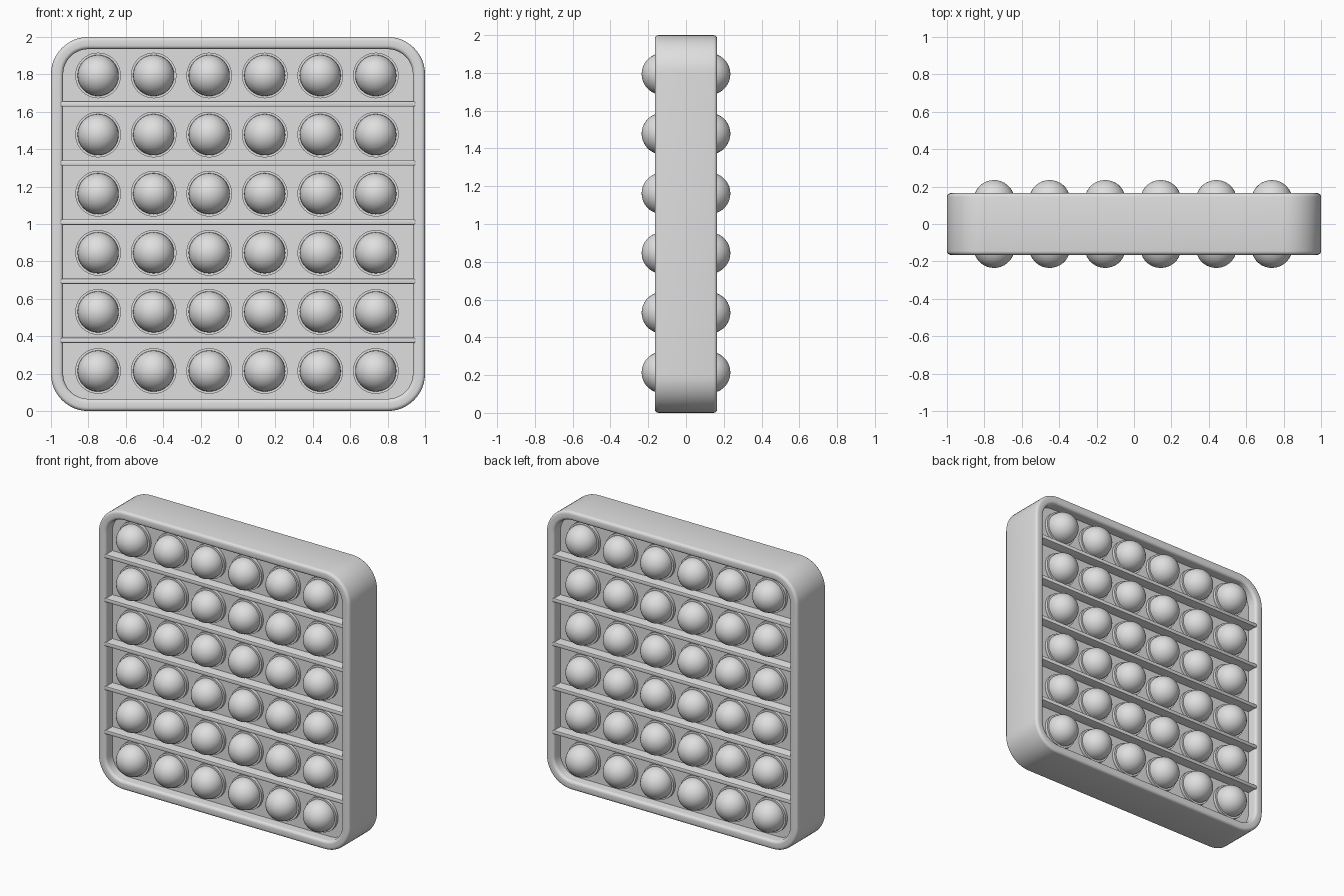
import bpy, bmesh, math
from mathutils import Matrix, Vector

if "Cube" in bpy.data.objects:
    bpy.data.objects.remove(bpy.data.objects["Cube"])

grey = bpy.data.materials.new("light grey silicone")
grey.use_nodes = True
colour = (0.74, 0.74, 0.74, 1)
grey.diffuse_color = colour
grey.node_tree.nodes["Principled BSDF"].inputs["Base Color"].default_value = colour


def finish(name, bm, angle=40):
    bmesh.ops.recalc_face_normals(bm, faces=bm.faces)
    mesh = bpy.data.meshes.new(name)
    bm.to_mesh(mesh)
    bm.free()
    mesh.materials.append(grey)
    obj = bpy.data.objects.new(name, mesh)
    bpy.context.collection.objects.link(obj)
    bpy.ops.object.select_all(action="DESELECT")
    obj.select_set(True)
    bpy.context.view_layer.objects.active = obj
    bpy.ops.object.shade_smooth_by_angle(angle=math.radians(angle))


def rounded_loop(bm, inset, y, steps=12):
    """Rounded square outline in the xz plane, shrunk by inset."""
    radius = 0.2 - inset
    verts = []
    for quarter in range(4):
        middle = math.pi / 2 * quarter + math.pi / 4
        cx = math.copysign(0.8, math.cos(middle))
        cz = math.copysign(0.8, math.sin(middle))
        for i in range(steps + 1):
            a = math.pi / 2 * (quarter + i / steps)
            verts.append(bm.verts.new((cx + radius * math.cos(a), y,
                                       1 + cz + radius * math.sin(a))))
    return verts


def bridge(bm, a, b):
    for i in range(len(a)):
        j = (i + 1) % len(a)
        bm.faces.new((a[i], a[j], b[j], b[i]))


# Outer frame: rounded wall section swept around the square
wall, depth, bevel = 0.065, 0.165, 0.02
section = []
for k, (sx, sy) in enumerate(((1, 1), (-1, 1), (-1, -1), (1, -1))):
    for i in range(5):
        a = math.pi / 2 * (k + i / 4)
        section.append((wall / 2 + sx * (wall / 2 - bevel) + bevel * math.cos(a),
                        sy * (depth - bevel) + bevel * math.sin(a)))
bm = bmesh.new()
loops = [rounded_loop(bm, inset, y) for inset, y in section]
for i, loop in enumerate(loops):
    bridge(bm, loop, loops[(i + 1) % len(loops)])
finish("outer_frame", bm)

# Central sheet
bm = bmesh.new()
front, back = (rounded_loop(bm, 0.04, y) for y in (-0.09, 0.09))
bridge(bm, front, back)
bm.faces.new(front)
bm.faces.new(back)
finish("central_sheet", bm)

# Bubble grid positions
columns = [-0.748 + 0.297 * i for i in range(6)]
rows = [0.214 + 0.316 * i for i in range(6)]
turn = Matrix.Rotation(math.pi / 2, 4, "X")

# Domes on both faces, and the raised rim discs they stand on
bubbles, rims = bmesh.new(), bmesh.new()
for x in columns:
    for z in rows:
        for side in (-1, 1):
            place = Matrix.Translation(Vector((x, side * 0.125, z))) @ turn
            bmesh.ops.create_uvsphere(bubbles, u_segments=32, v_segments=18,
                                      radius=0.11, matrix=place)
        bmesh.ops.create_cone(rims, cap_ends=True, segments=40, radius1=0.122,
                              radius2=0.122, depth=0.224,
                              matrix=Matrix.Translation(Vector((x, 0, z))) @ turn)
# Keep only the outward half of each bubble
inner = [v for v in bubbles.verts if abs(v.co.y) < 0.1]
bmesh.ops.delete(bubbles, geom=inner, context="VERTS")
finish("bubbles", bubbles)
finish("bubble_rims", rims)

# Horizontal divider ribs between the rows, with softened edges
bm = bmesh.new()
for i in range(5):
    z = 0.378 + 0.316 * i
    bmesh.ops.create_cube(bm, size=1, matrix=Matrix.Translation(Vector((0, 0, z)))
                          @ Matrix.Diagonal((1.9, 0.326, 0.029, 1)))
bmesh.ops.bevel(bm, geom=bm.edges[:], offset=0.006, segments=2, profile=0.5,
                affect="EDGES")
finish("divider_ribs", bm)
